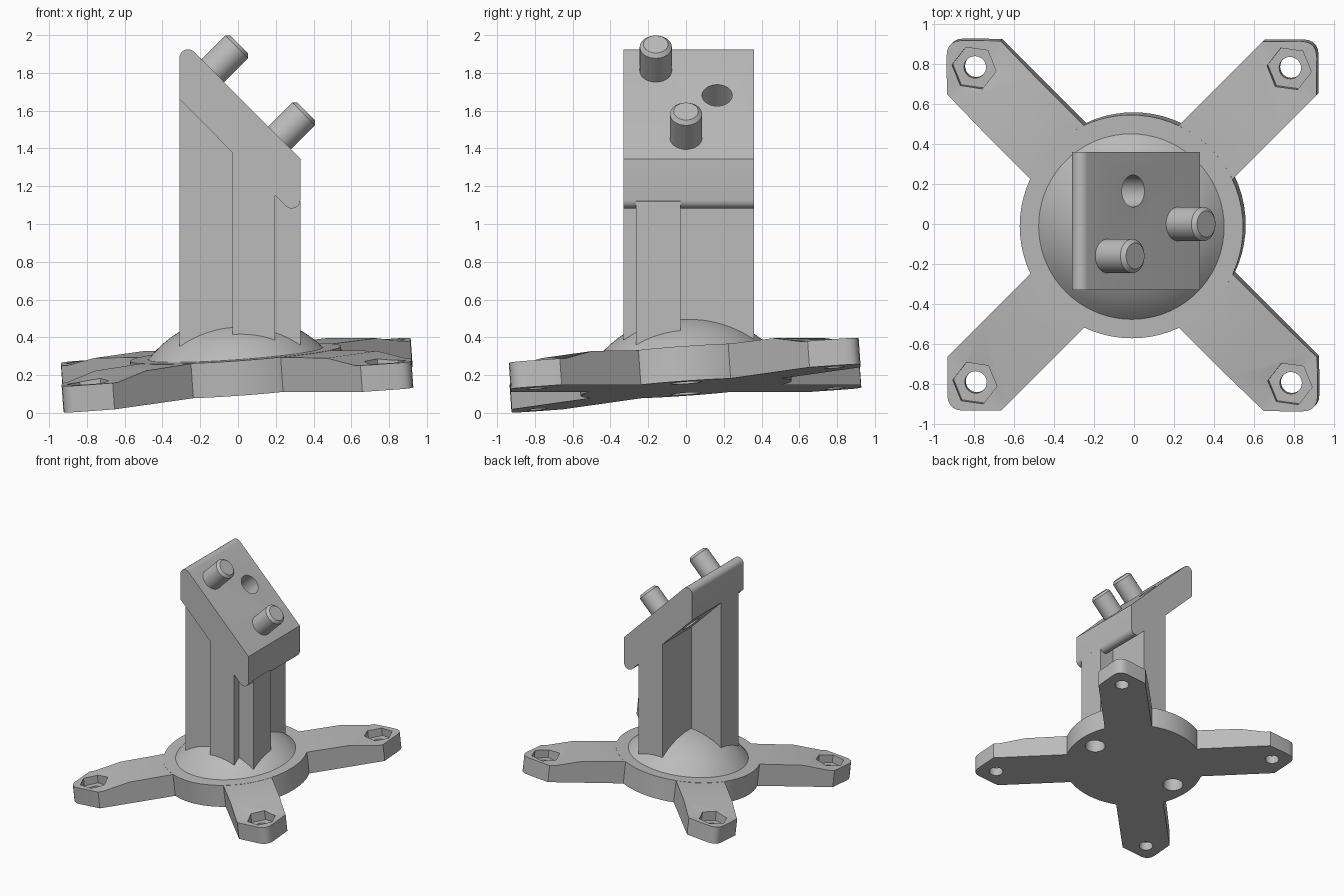
import bpy, bmesh, math
from mathutils import Matrix, Vector

cube = bpy.data.objects.get("Cube")
if cube:
    bpy.data.objects.remove(cube, do_unlink=True)

grey = bpy.data.materials.new("plain grey")
grey.use_nodes = True
grey.diffuse_color = (0.5, 0.5, 0.5, 1)
grey.node_tree.nodes["Principled BSDF"].inputs["Base Color"].default_value = (0.5, 0.5, 0.5, 1)


def finish(bm, name, matrix=Matrix()):
    bmesh.ops.recalc_face_normals(bm, faces=bm.faces)
    mesh = bpy.data.meshes.new(name)
    bm.to_mesh(mesh)
    bm.free()
    mesh.transform(matrix)
    mesh.materials.append(grey)
    obj = bpy.data.objects.new(name, mesh)
    bpy.context.collection.objects.link(obj)
    return obj


def prism(name, points, low, high, axis="Z", matrix=Matrix()):
    """Polygon extruded along z, or an x-z polygon extruded along y."""
    bm = bmesh.new()
    place = (lambda a, b, c: (a, b, c)) if axis == "Z" else (lambda a, b, c: (a, c, b))
    face = bm.faces.new([bm.verts.new(place(a, b, low)) for a, b in points])
    moved = bmesh.ops.extrude_face_region(bm, geom=[face])["geom"]
    verts = [g for g in moved if isinstance(g, bmesh.types.BMVert)]
    bmesh.ops.translate(bm, verts=verts, vec=place(0, 0, high - low))
    return finish(bm, name, matrix)


def ngon(radius, sides, turn=0.0):
    return [(radius * math.cos(turn + math.tau * i / sides),
             radius * math.sin(turn + math.tau * i / sides)) for i in range(sides)]


def lathe(name, profile, sides, matrix=Matrix()):
    bm = bmesh.new()
    verts = [bm.verts.new((r, 0, z)) for r, z in profile]
    edges = [bm.edges.new(pair) for pair in zip(verts, verts[1:])]
    bmesh.ops.spin(bm, geom=verts + edges, axis=(0, 0, 1), cent=(0, 0, 0),
                   steps=sides, angle=math.tau)
    bmesh.ops.remove_doubles(bm, verts=bm.verts, dist=0.0005)
    return finish(bm, name, matrix)


def boolean(target, tool, operation):
    mod = target.modifiers.new(operation, "BOOLEAN")
    mod.object, mod.operation, mod.solver = tool, operation, "EXACT"
    bpy.context.view_layer.update()
    result = target.evaluated_get(bpy.context.evaluated_depsgraph_get())
    mesh = bpy.data.meshes.new_from_object(result)
    target.modifiers.clear()
    target.data = mesh
    bpy.data.objects.remove(tool, do_unlink=True)


def smooth(obj, degrees=25):
    bpy.ops.object.select_all(action="DESELECT")
    obj.select_set(True)
    bpy.context.view_layer.objects.active = obj
    bpy.ops.object.shade_smooth_by_angle(angle=math.radians(degrees))


# Base: disc with a shallow dome
THICK, DISC, DOME, RISE = 0.185, 0.56, 0.465, 0.205
ball = (DOME ** 2 + RISE ** 2) / (2 * RISE)
sweep = math.asin(DOME / ball)
dome = [(ball * math.sin(sweep * (1 - i / 10)),
         THICK + RISE - ball + ball * math.cos(sweep * (1 - i / 10))) for i in range(11)]
base = lathe("mounting_base", [(0, 0), (DISC, 0), (DISC, THICK)] + dome, 72)

# Arms: lofted along their length as (distance, half width, height)
STATIONS = [(0.4, 0.19, THICK), (0.87, 0.19, 0.18), (1.08, 0.19, 0.14), (1.12, 0.19, 0.14),
            (1.255, 0.058, 0.14), (1.275, 0.032, 0.14), (1.283, 0.01, 0.14)]


def arm(turn):
    bm = bmesh.new()
    rings = [[bm.verts.new(p) for p in ((u, -w, 0), (u, w, 0), (u, w, h), (u, -w, h))]
             for u, w, h in STATIONS]
    for a, b in zip(rings, rings[1:]):
        for i in range(4):
            j = (i + 1) % 4
            bm.faces.new((a[i], a[j], b[j], b[i]))
    bm.faces.new(rings[0])
    bm.faces.new(rings[-1])
    return finish(bm, "arm", Matrix.Rotation(turn, 4, "Z"))


corners = [(x, y) for x in (-1, 1) for y in (-1, 1)]
for x, y in corners:
    boolean(base, arm(math.atan2(y, x)), "UNION")

# Bolt holes with hexagonal nut pockets in the arm pads
for x, y in corners:
    spot = Matrix.Translation((0.79 * x, 0.79 * y, 0))
    boolean(base, prism("bolt_hole", ngon(0.055, 32), -0.1, 0.4, matrix=spot), "DIFFERENCE")
    boolean(base, prism("nut_pocket", ngon(0.112, 6, math.radians(-8)), 0.075, 0.4, matrix=spot),
            "DIFFERENCE")

# Blind sockets under the disc
for x in (-0.41, 0.41):
    boolean(base, prism("socket", ngon(0.08, 32), -0.1, 0.12,
                        matrix=Matrix.Translation((x, 0, 0))), "DIFFERENCE")

# The base leans along its diagonal
lean = Vector((0, 0, 1)).rotation_difference(Vector((-0.0707, -0.0707, 1))).to_matrix().to_4x4()
base.data.transform(Matrix.Translation((0, 0, 0.13)) @ lean)
smooth(base)

# Head: slanted block with rounded upper and lower lips
LEFT, RIGHT, FRONT, BACK = -0.31, 0.33, -0.33, 0.36
UPPER, LOWER = 1.675, 1.35     # x + z on the slanted top and underside


def arc(cx, cz, r, start, end, steps=8):
    return [(cx + r * math.cos(math.radians(start + (end - start) * i / steps)),
             cz + r * math.sin(math.radians(start + (end - start) * i / steps)))
            for i in range(steps + 1)]


head_profile = ([(LEFT, LOWER - LEFT)] + [(RIGHT, UPPER - RIGHT)]
                + arc(0.285, 1.127, 0.045, 0, -135)
                )
lip = arc(LEFT + 0.045, 1.88, 0.045, 180, 45)
head_profile = head_profile[:1] + lip + head_profile[1:]
post = prism("post_and_head", head_profile, FRONT, BACK, "Y")

# Column: two crossing walls that end inside the head
for x0, x1, y0, y1 in ((LEFT, RIGHT, -0.265, -0.03), (-0.03, 0.195, FRONT, BACK)):
    top = LOWER + 0.1
    wall = prism("wall", [(x0, 0.25), (x1, 0.25), (x1, top - x1), (x0, top - x0)], y0, y1, "Y")
    boolean(post, wall, "UNION")


def on_slope(x, y):
    return Matrix.Translation((x, y, UPPER - x)) @ Matrix.Rotation(math.pi / 4, 4, "Y")


# Hole through the head
boolean(post, prism("pin_hole", ngon(0.08, 40), -0.4, 0.2, matrix=on_slope(-0.005, 0.165)),
        "DIFFERENCE")
smooth(post)

# Two chamfered pins standing square to the slope
for name, x, y in (("upper_pin", -0.135, -0.16), ("lower_pin", 0.22, 0.0)):
    pin = lathe(name, [(0, -0.05), (0.085, -0.05), (0.085, 0.18), (0.065, 0.2), (0, 0.2)],
                40, on_slope(x, y))
    smooth(pin)
